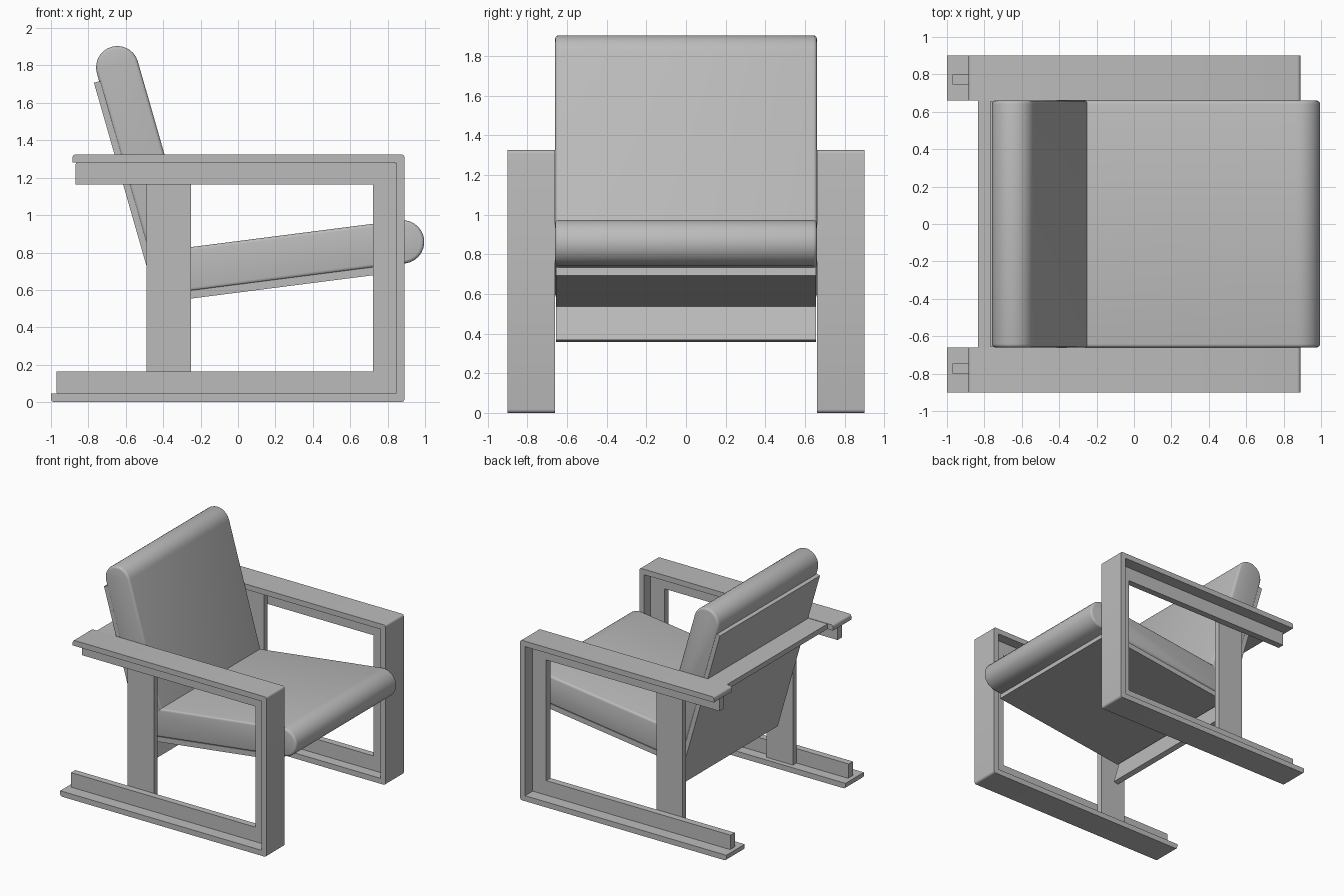
import bpy, bmesh
from math import sin, cos, pi, radians

if "Cube" in bpy.data.objects:
    bpy.data.objects.remove(bpy.data.objects["Cube"], do_unlink=True)

grey = bpy.data.materials.new("plain grey")
grey.use_nodes = True
GREY = (0.5, 0.5, 0.5, 1)
grey.diffuse_color = GREY
grey.node_tree.nodes["Principled BSDF"].inputs["Base Color"].default_value = GREY


def extrude(name, profile, y0, y1, rim=0.0, mirror=False):
    """Extrude an xz profile from y0 to y1, with optional rounded side rims."""
    bm = bmesh.new()
    face = bm.faces.new([bm.verts.new((x, y0, z)) for x, z in profile])
    moved = bmesh.ops.extrude_face_region(bm, geom=[face])["geom"]
    bmesh.ops.translate(bm, vec=(0, y1 - y0, 0),
                        verts=[g for g in moved if isinstance(g, bmesh.types.BMVert)])
    if rim:
        edges = [e for e in bm.edges if abs(e.verts[0].co.y - e.verts[1].co.y) < 1e-5]
        bmesh.ops.bevel(bm, geom=edges, offset=rim, segments=3, profile=0.5,
                        affect='EDGES', clamp_overlap=True)
    bmesh.ops.recalc_face_normals(bm, faces=bm.faces[:])
    mesh = bpy.data.meshes.new(name)
    bm.to_mesh(mesh)
    bm.free()
    mesh.materials.append(grey)
    obj = bpy.data.objects.new(name, mesh)
    bpy.context.collection.objects.link(obj)
    if mirror:
        mod = obj.modifiers.new("other side", 'MIRROR')
        mod.use_axis = (False, True, False)
    bpy.ops.object.select_all(action='DESELECT')
    obj.select_set(True)
    bpy.context.view_layer.objects.active = obj
    bpy.ops.object.shade_smooth_by_angle(angle=radians(35))
    return obj


def arc(cx, cz, r, a0, a1, n=4):
    steps = [radians(a0 + (a1 - a0) * i / n) for i in range(n + 1)]
    return [(cx + r * cos(a), cz + r * sin(a)) for a in steps]


def bracket(back_low, back_top, front, low, high, wall_low, wall_front, wall_top, r):
    """C-shaped side profile, open to the rear, rounded on its outer corners."""
    return (arc(back_low + r, low + r, r, 180, 270)
            + arc(front - r, low + r, r, 270, 360)
            + arc(front - r, high - r, r, 0, 90)
            + arc(back_top + r, high - r, r, 90, 180)
            + [(back_top, high - wall_top), (front - wall_front, high - wall_top),
               (front - wall_front, low + wall_low), (back_low, low + wall_low)])


def tilted(origin, angle, points):
    """Place (along, across) points on an axis at the given angle."""
    c, s = cos(radians(angle)), sin(radians(angle))
    return [(origin[0] + u * c - v * s, origin[1] + u * s + v * c) for u, v in points]


def cushion(length, r):
    return arc(0, 0, r, -90, 90, 14) + [(-length, r), (-length, -r)]


def box(u0, u1, v0, v1):
    return [(u0, v0), (u1, v0), (u1, v1), (u0, v1)]


# Side frames: broad outer band, narrow inner web, rear post
extrude("side_frame_band",
        bracket(-1.0, -0.885, 0.89, 0, 1.325, 0.045, 0.045, 0.045, 0.018),
        0.66, 0.90, mirror=True)
extrude("side_frame_web",
        bracket(-0.97, -0.868, 0.846, 0.044, 1.281, 0.121, 0.125, 0.116, 0.01),
        0.745, 0.80, mirror=True)
extrude("rear_post", box(-0.49, -0.25, 0.045, 1.28), 0.70, 0.745, mirror=True)

# Seat: cushion with a rounded front on a board
SEAT, SEAT_TILT = (0.88, 0.857), 7.3
extrude("seat_cushion", tilted(SEAT, SEAT_TILT, cushion(1.29, 0.116)),
        -0.66, 0.66, rim=0.018)
extrude("seat_board", tilted(SEAT, SEAT_TILT, box(-1.29, -0.07, -0.157, -0.114)),
        -0.655, 0.655)

# Back: cushion with a rounded top against a long panel
BACK, BACK_TILT = (-0.645, 1.79), 106
extrude("back_cushion", tilted(BACK, BACK_TILT, cushion(1.08, 0.114)),
        -0.66, 0.66, rim=0.018)
extrude("back_panel", tilted(BACK, BACK_TILT, box(-1.45, -0.045, 0.1, 0.143)),
        -0.655, 0.655)

# Shelf that ties the arms together behind the back
extrude("rear_shelf", box(-0.835, -0.62, 1.28, 1.322), -0.665, 0.665)
